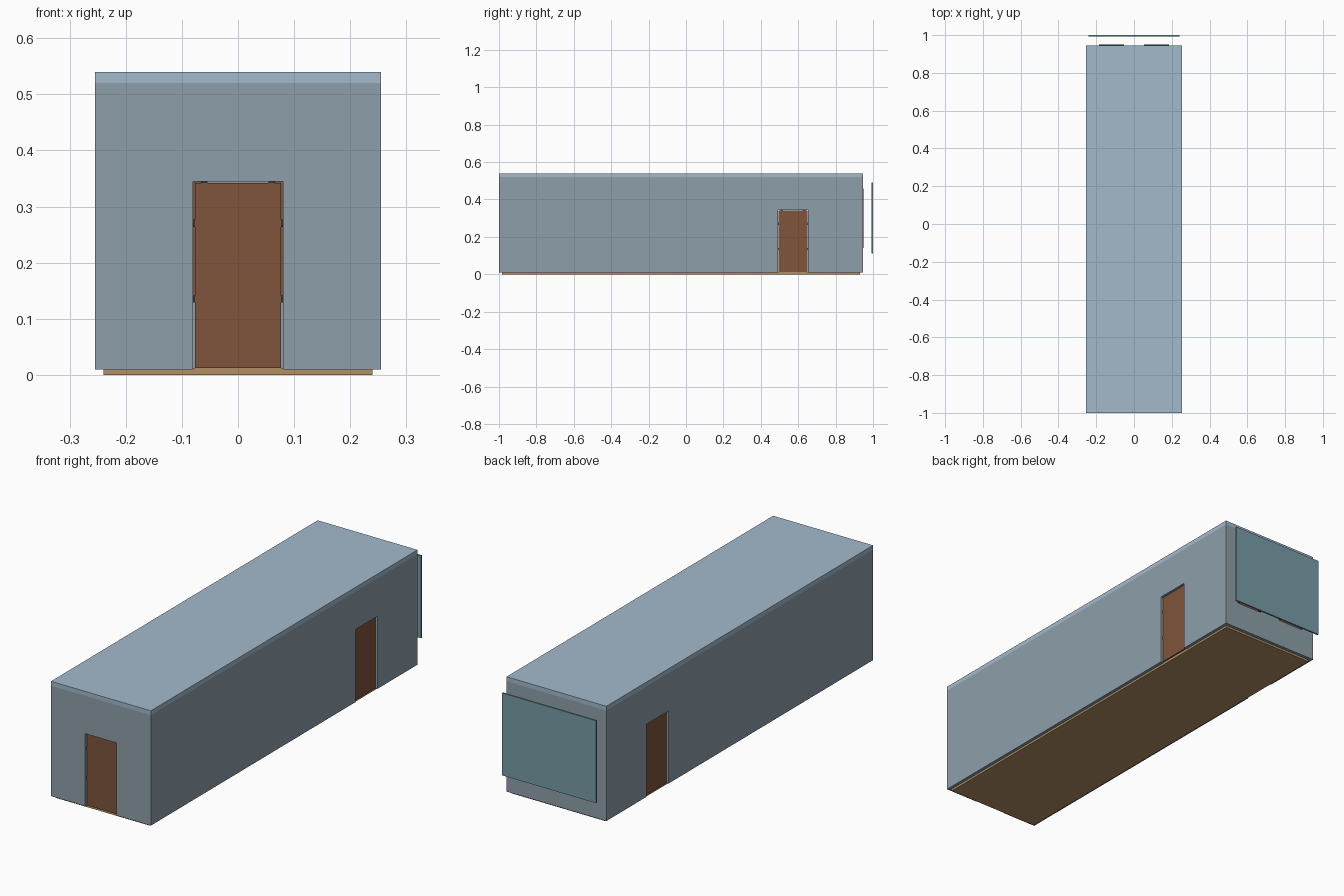
import bpy, math
from mathutils import Matrix

if "Cube" in bpy.data.objects:
    bpy.data.objects.remove(bpy.data.objects["Cube"])


def material(name, rgb):
    m = bpy.data.materials.new(name)
    m.diffuse_color = (*rgb, 1)
    m.use_nodes = True
    m.node_tree.nodes["Principled BSDF"].inputs["Base Color"].default_value = m.diffuse_color
    return m


WALL = material("wall_grey", (0.27, 0.35, 0.40))
ROOF = material("roof_blue", (0.37, 0.49, 0.60))
WOOD = material("door_brown", (0.21, 0.09, 0.045))
TAN = material("floor_tan", (0.45, 0.28, 0.13))
GLASS = material("panel_blue", (0.19, 0.33, 0.39))
DARK = material("dark_metal", (0.035, 0.03, 0.03))


def box(name, lo, hi, mat=None, frame=None):
    """Box between two corners, optionally placed by a frame matrix."""
    x0, y0, z0 = lo
    x1, y1, z1 = hi
    v = [(x, y, z) for z in (z0, z1) for x, y in ((x0, y0), (x1, y0), (x1, y1), (x0, y1))]
    f = [(3, 2, 1, 0), (4, 5, 6, 7)] + [(i, (i + 1) % 4, (i + 1) % 4 + 4, i + 4) for i in range(4)]
    me = bpy.data.meshes.new(name)
    me.from_pydata(v, [], f)
    if frame:
        me.transform(frame)
    ob = bpy.data.objects.new(name, me)
    bpy.context.collection.objects.link(ob)
    if mat:
        me.materials.append(mat)
    return ob


def cut(target, cutter):
    mod = target.modifiers.new(cutter.name, 'BOOLEAN')
    mod.operation = 'DIFFERENCE'
    mod.solver = 'EXACT'
    mod.object = cutter
    cutter.hide_render = True
    cutter.hide_viewport = True
    cutter.display_type = 'WIRE'


# Shell: floor plate, hollow walls, roof slab
box("floor", (-0.24, -0.985, 0), (0.24, 0.93, 0.012), TAN)
walls = box("walls", (-0.255, -1, 0.01), (0.255, 0.945, 0.52), WALL)
cut(walls, box("room_cutter", (-0.235, -0.98, -0.1), (0.235, 0.925, 0.6)))
box("roof", (-0.255, -1, 0.52), (0.255, 0.945, 0.54), ROOF)


def place(x, y, angle):
    return Matrix.Translation((x, y, 0)) @ Matrix.Rotation(math.radians(angle), 4, 'Z')


# Recessed doors; local -y points outwards from the wall
def door(name, frame, w, z0, z1):
    cut(walls, box(name + "_cutter", (-w, -0.05, z0 - 0.01), (w, 0.05, z1), None, frame))
    box(name + "_leaf", (-w + 0.003, 0.008, z0 + 0.002), (w - 0.003, 0.015, z1 - 0.003), WOOD, frame)
    for s in (-1, 1):
        x = s * (w - 0.002)
        for z in (z0 + 0.127, z0 + 0.262):
            box(name + "_hinge", (x - 0.002, 0.009, z - 0.008), (x + 0.002, 0.014, z + 0.001 + 0.004), DARK, frame)
        box(name + "_top_tab", (s * w * 0.75 - 0.006, 0.009, z1 - 0.004),
            (s * w * 0.75 + 0.006, 0.014, z1), DARK, frame)


door("front_door", place(0, -1, 0), 0.08, 0.01, 0.345)
door("right_door", place(0.255, 0.572, 90), 0.08, 0.01, 0.345)
door("left_door", place(-0.255, 0.572, -90), 0.08, 0.01, 0.345)

# Back openings with dark jambs and header, behind the panel
for i, x in enumerate((-0.12, 0.12)):
    f = place(x, 0.945, 180)
    w, z0, z1 = 0.066, 0.14, 0.46
    cut(walls, box("back_cutter_%d" % i, (-w + 0.005, -0.05, z0), (w - 0.005, 0.05, z1 - 0.006), None, f))
    box("back_leaf", (-w + 0.005, 0.008, z0), (w - 0.005, 0.015, z1 - 0.006), WOOD, f)
    for s in (-1, 1):
        xs = sorted((s * w, s * (w - 0.006)))
        box("back_jamb", (xs[0], -0.004, z0), (xs[1], 0.004, z1), DARK, f)
    box("back_header", (-w + 0.006, -0.004, z1 - 0.007), (w - 0.006, 0.004, z1), DARK, f)

# Free-standing panel behind the back wall
box("back_panel", (-0.24, 0.992, 0.11), (0.24, 1.0, 0.49), GLASS)
